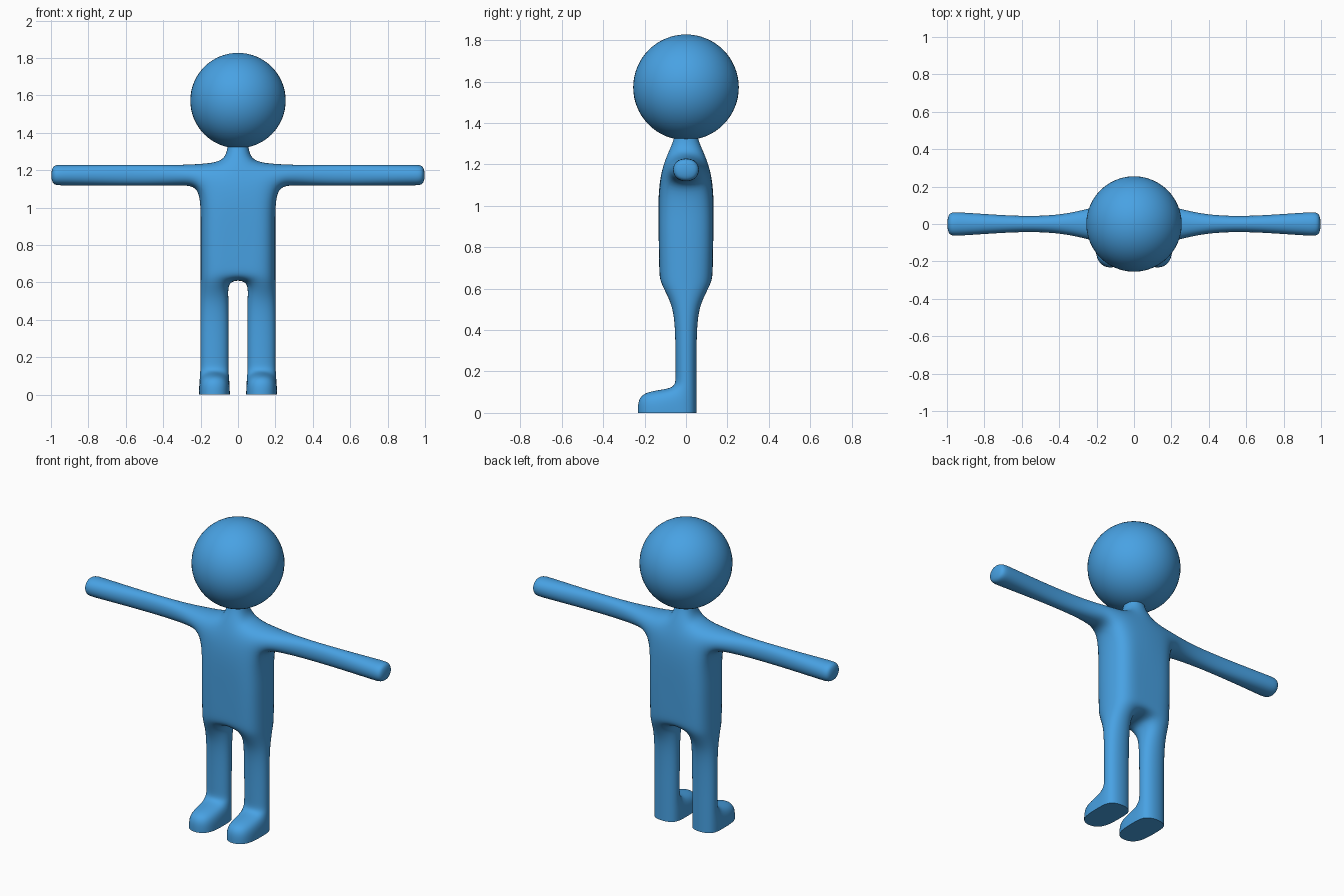
import bpy, bmesh

if "Cube" in bpy.data.objects:
    bpy.data.objects.remove(bpy.data.objects["Cube"])

blue = bpy.data.materials.new("sky blue")
blue.diffuse_color = (0.065, 0.36, 0.77, 1)
blue.use_nodes = True
blue.node_tree.nodes["Principled BSDF"].inputs["Base Color"].default_value = blue.diffuse_color

bm = bmesh.new()
points, cells = {}, {}


def vert(co):
    key = tuple(round(c, 4) + 0.0 for c in co)
    if key not in points:
        points[key] = bm.verts.new(key)
    return points[key]


def add_face(quad):
    # a face shared by two neighbouring blocks is interior and cancels out
    vs = [vert(c) for c in quad]
    key = frozenset(vs)
    if key in cells:
        del cells[key]
    else:
        cells[key] = vs


def chain(rings):
    """Join four-point rings into a row of blocks."""
    for a, b in zip(rings, rings[1:]):
        add_face(a)
        add_face(b)
        for i in range(4):
            j = (i + 1) % 4
            add_face([a[i], a[j], b[j], b[i]])


def column_ring(xi, di, zi, xo, do, zo):
    return [(xi, -di, zi), (xo, -do, zo), (xo, do, zo), (xi, di, zi)]


def mirrored(rings):
    return [[(-x, y, z) for x, y, z in r] for r in rings]


# torso rows: inner x, half depth, z, then outer x, half depth, z
torso = [
    (0.05, 0.126, 0.61, 0.206, 0.122, 0.61),
    (0.05, 0.129, 0.67, 0.206, 0.126, 0.67),
    (0.06, 0.133, 0.90, 0.206, 0.130, 0.90),
    (0.07, 0.136, 1.10, 0.204, 0.115, 1.107),
    (0.075, 0.098, 1.25, 0.204, 0.088, 1.238),
]
# leg rows: z and half depth
legs = [(0.0, 0.055), (0.118, 0.055), (0.16, 0.055), (0.40, 0.055), (0.52, 0.070)]
X0, X1 = 0.044, 0.208
side = [column_ring(X0, d, z, X1, d, z) for z, d in legs]
side += [column_ring(*r) for r in torso]

# middle of the torso, and the neck
middle = [column_ring(-r[0], r[1], r[2], r[0], r[1], r[2]) for r in torso]
middle += [column_ring(-0.058, 0.055, z, 0.058, 0.055, z) for z in (1.33, 1.41)]
chain(middle)

# foot, pushed forward from the bottom of the leg
foot = [[(X0, y, 0), (X1, y, 0), (X1, y, h), (X0, y, h)]
        for y, h in ((-0.055, 0.118), (-0.24, 0.108))]

# arm, pushed out from the shoulder: x and half depth
arm = [[(0.204, -0.115, 1.107), (0.204, 0.115, 1.107),
        (0.204, 0.088, 1.238), (0.204, -0.088, 1.238)]]
for x, d in ((0.29, 0.076), (0.40, 0.053), (0.56, 0.044), (0.75, 0.054),
             (0.95, 0.070), (1.002, 0.068)):
    arm.append([(x, -d, 1.114), (x, d, 1.114), (x, d, 1.233), (x, -d, 1.233)])

for rings in (side, foot, arm):
    chain(rings)
    chain(mirrored(rings))

for vs in cells.values():
    bm.faces.new(vs)
bmesh.ops.delete(bm, geom=[v for v in bm.verts if not v.link_faces], context='VERTS')
bmesh.ops.recalc_face_normals(bm, faces=bm.faces[:])

# keep the rim of each sole sharp
crease = bm.edges.layers.float.new("crease_edge")
for e in bm.edges:
    soles = sum(all(v.co.z < 0.001 for v in f.verts) for f in e.link_faces)
    if soles == 1:
        e[crease] = 1.0

mesh = bpy.data.meshes.new("body")
bm.to_mesh(mesh)
bm.free()
mesh.materials.append(blue)
body = bpy.data.objects.new("body", mesh)
bpy.context.collection.objects.link(body)
sub = body.modifiers.new("smooth form", 'SUBSURF')
sub.levels = sub.render_levels = 3
bpy.context.view_layer.objects.active = body
body.select_set(True)
bpy.ops.object.modifier_apply(modifier=sub.name)
bpy.ops.object.shade_smooth_by_angle(angle=0.7)

# head
bpy.ops.mesh.primitive_uv_sphere_add(segments=48, ring_count=32, radius=0.255,
                                     location=(0, 0, 1.572))
head = bpy.context.object
head.name = "head"
head.data.materials.append(blue)
bpy.ops.object.shade_smooth()
